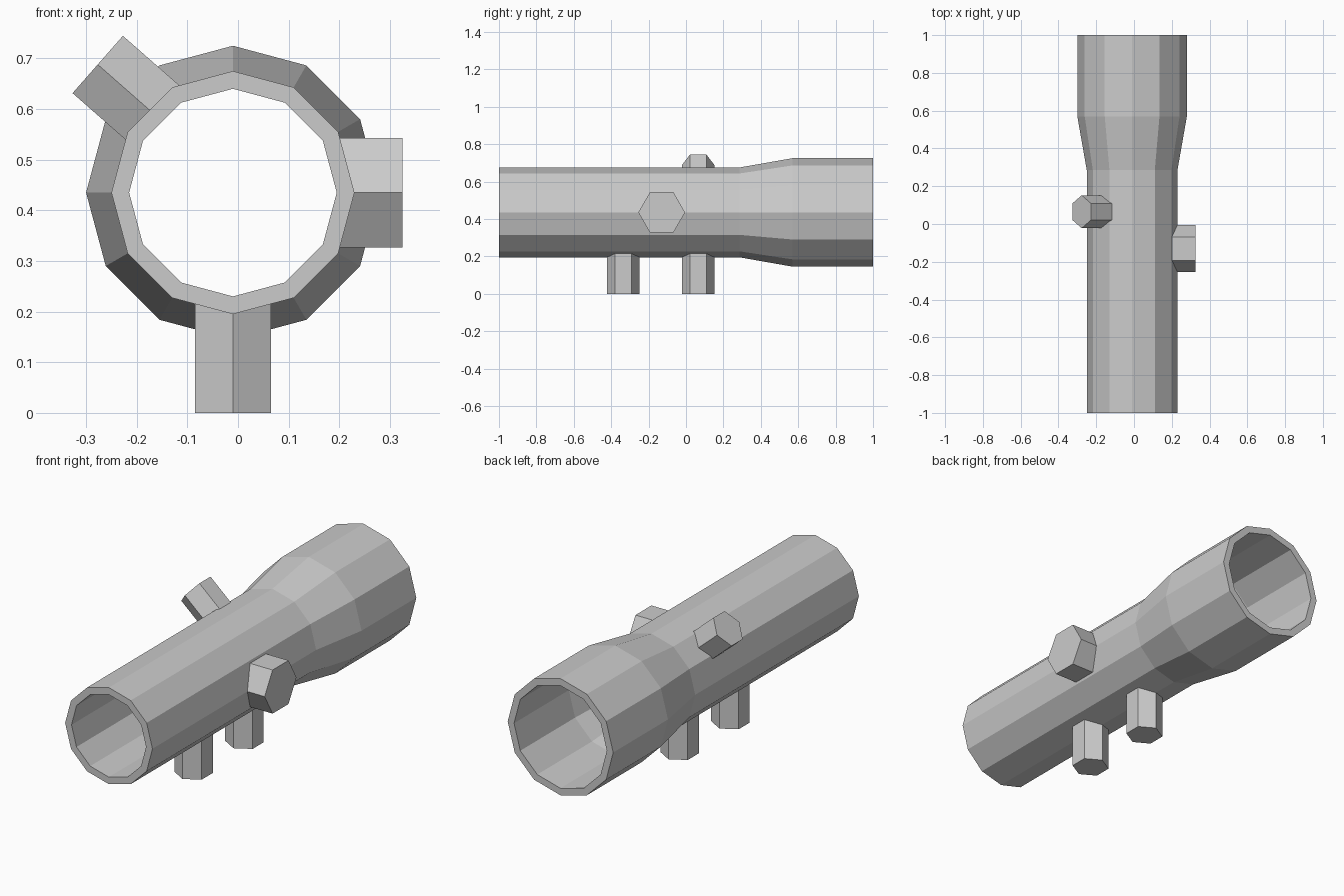
import bpy, bmesh, math
from mathutils import Vector, Matrix

cube = bpy.data.objects.get("Cube")
if cube:
    bpy.data.objects.remove(cube, do_unlink=True)

# One plain grey for everything
grey = bpy.data.materials.new("plain grey")
grey.use_nodes = True
colour = (0.6, 0.6, 0.6, 1)
grey.diffuse_color = colour
grey.node_tree.nodes["Principled BSDF"].inputs["Base Color"].default_value = colour

CX, CZ = -0.01, 0.435   # tube axis, running along y


def add_object(name, bm):
    bmesh.ops.recalc_face_normals(bm, faces=bm.faces)
    mesh = bpy.data.meshes.new(name)
    bm.to_mesh(mesh)
    bm.free()
    mesh.materials.append(grey)
    obj = bpy.data.objects.new(name, mesh)
    bpy.context.collection.objects.link(obj)
    return obj


def tube(name, stations, wall, sides):
    """Hollow twelve-sided pipe lathed from (y, radius) stations."""
    bm = bmesh.new()
    outline = stations + [(y, r - wall) for y, r in reversed(stations)]
    verts = [bm.verts.new((CX, y, CZ + r)) for y, r in outline]
    edges = [bm.edges.new((v, verts[(i + 1) % len(verts)]))
             for i, v in enumerate(verts)]
    bmesh.ops.spin(bm, geom=verts + edges, cent=(CX, 0, CZ), axis=(0, 1, 0),
                   angle=math.tau, steps=sides, use_merge=True)
    bmesh.ops.remove_doubles(bm, verts=bm.verts, dist=0.0005)
    return add_object(name, bm)


def hex_stub(name, start, end, radius):
    """Solid hexagonal prism between two points, with corners toward +-y."""
    start, end = Vector(start), Vector(end)
    axis = (end - start).normalized()
    side = Vector((0, 1, 0))
    basis = Matrix((side, axis.cross(side), axis)).transposed().to_4x4()
    bm = bmesh.new()
    bmesh.ops.create_circle(bm, cap_ends=True, segments=6, radius=radius)
    # Align the first corner with the local x direction
    first = next(iter(bm.verts)).co
    turn = Matrix.Rotation(-math.atan2(first.y, first.x), 4, "Z")
    base = list(bm.faces)
    bmesh.ops.transform(bm, verts=bm.verts,
                        matrix=Matrix.Translation(start) @ basis @ turn)
    top = bmesh.ops.extrude_face_region(bm, geom=base, use_keep_orig=True)
    bmesh.ops.translate(bm, vec=end - start,
                        verts=[g for g in top["geom"]
                               if isinstance(g, bmesh.types.BMVert)])
    return add_object(name, bm)


# Main pipe with its wider rear section
tube("flared_tube", [(-1, 0.24), (0.285, 0.24), (0.57, 0.29), (1, 0.29)],
     0.035, 12)

# Two legs underneath
for name, y in (("front_leg", -0.335), ("rear_leg", 0.065)):
    hex_stub(name, (CX, y, 0.22), (CX, y, 0), 0.087)

# Large knob on the left, small knob on the upper right
hex_stub("left_knob", (0.197, -0.13, CZ), (0.325, -0.13, CZ), 0.125)
hex_stub("upper_right_knob", (-0.162, 0.065, 0.587), (-0.277, 0.065, 0.688), 0.087)
